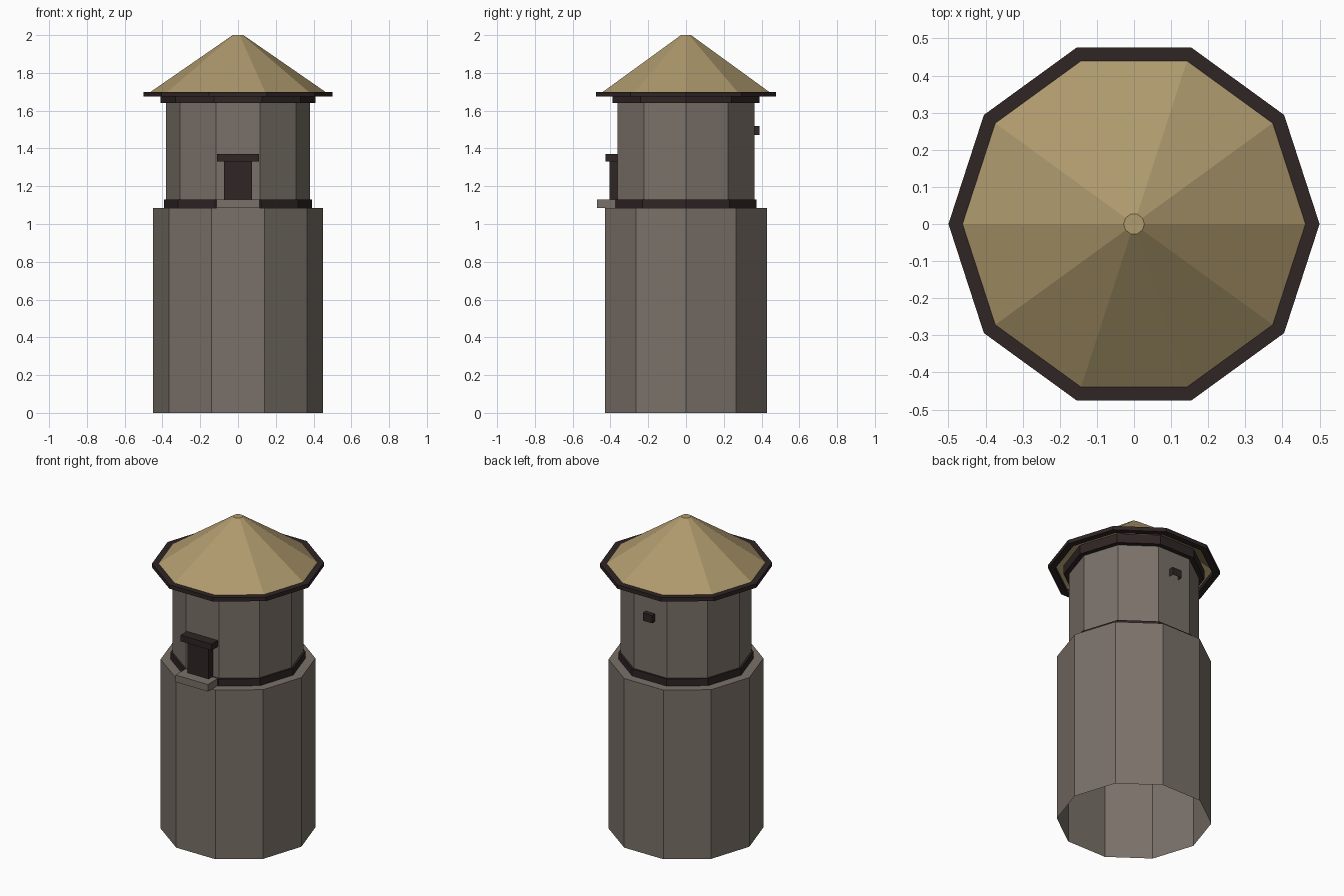
import bpy
import bmesh
from math import cos, sin, tau

SIDES = 10

cube = bpy.data.objects.get("Cube")
if cube:
    bpy.data.objects.remove(cube, do_unlink=True)


def material(name, rgb):
    mat = bpy.data.materials.new(name)
    mat.use_nodes = True
    colour = (*rgb, 1)
    mat.diffuse_color = colour
    bsdf = mat.node_tree.nodes["Principled BSDF"]
    bsdf.inputs["Base Color"].default_value = colour
    bsdf.inputs["Roughness"].default_value = 0.9
    return mat


stone = material("grey stone", (0.195, 0.165, 0.142))
wood = material("dark wood", (0.029, 0.018, 0.018))
thatch = material("straw thatch", (0.43, 0.325, 0.155))


def finish(name, bm, mat):
    mesh = bpy.data.meshes.new(name)
    bm.to_mesh(mesh)
    bm.free()
    mesh.materials.append(mat)
    obj = bpy.data.objects.new(name, mesh)
    bpy.context.collection.objects.link(obj)
    return obj


def lathe(name, profile, mat, closed=False, cap=False):
    """Sweep a (radius, height) profile, listed outside going up, around z."""
    bm = bmesh.new()
    rings = [[bm.verts.new((r * cos(tau * i / SIDES), r * sin(tau * i / SIDES), z))
              for i in range(SIDES)] for r, z in profile]
    pairs = list(zip(rings, rings[1:]))
    if closed:
        pairs.append((rings[-1], rings[0]))
    for low, high in pairs:
        for i in range(SIDES):
            j = (i + 1) % SIDES
            bm.faces.new((low[i], low[j], high[j], high[i]))
    if cap:
        bm.faces.new(rings[-1])
    return finish(name, bm, mat)


def band(name, inner, outer, z0, z1, mat):
    profile = [(outer, z0), (outer, z1), (inner, z1), (inner, z0)]
    return lathe(name, profile, mat, closed=True)


def box(name, width, y0, y1, z0, z1, mat, open_bottom=False):
    bm = bmesh.new()
    bmesh.ops.create_cube(bm, size=1)
    for v in bm.verts:
        v.co.x *= width
        v.co.y = y1 if v.co.y > 0 else y0
        v.co.z = z1 if v.co.z > 0 else z0
    if open_bottom:
        bm.normal_update()
        down = [f for f in bm.faces if f.normal.z < -0.5]
        bmesh.ops.delete(bm, geom=down, context='FACES')
    return finish(name, bm, mat)


# Stone tower: wide base, ledge and narrower upper storey, open underneath
lathe("tower_walls", [(0.45, 0), (0.45, 1.085), (0.38, 1.085), (0.38, 1.69)], stone)

# Timber bands and eaves
band("ledge_band", 0.375, 0.392, 1.08, 1.13, wood)
band("wall_collar", 0.375, 0.41, 1.64, 1.70, wood)
band("eaves_rim", 0.46, 0.5, 1.675, 1.70, wood)

# Hollow conical roof with a small flat tip
lathe("roof", [(0.462, 1.70), (0.028, 2.0)], thatch, cap=True)

# Doorway
box("door", 0.15, -0.405, -0.35, 1.13, 1.33, wood)
box("door_lintel", 0.22, -0.425, -0.35, 1.33, 1.37, wood)
box("door_sill", 0.23, -0.47, -0.35, 1.085, 1.13, stone)

# Small hood on the back wall
box("back_vent", 0.065, 0.355, 0.39, 1.47, 1.52, wood, open_bottom=True)
